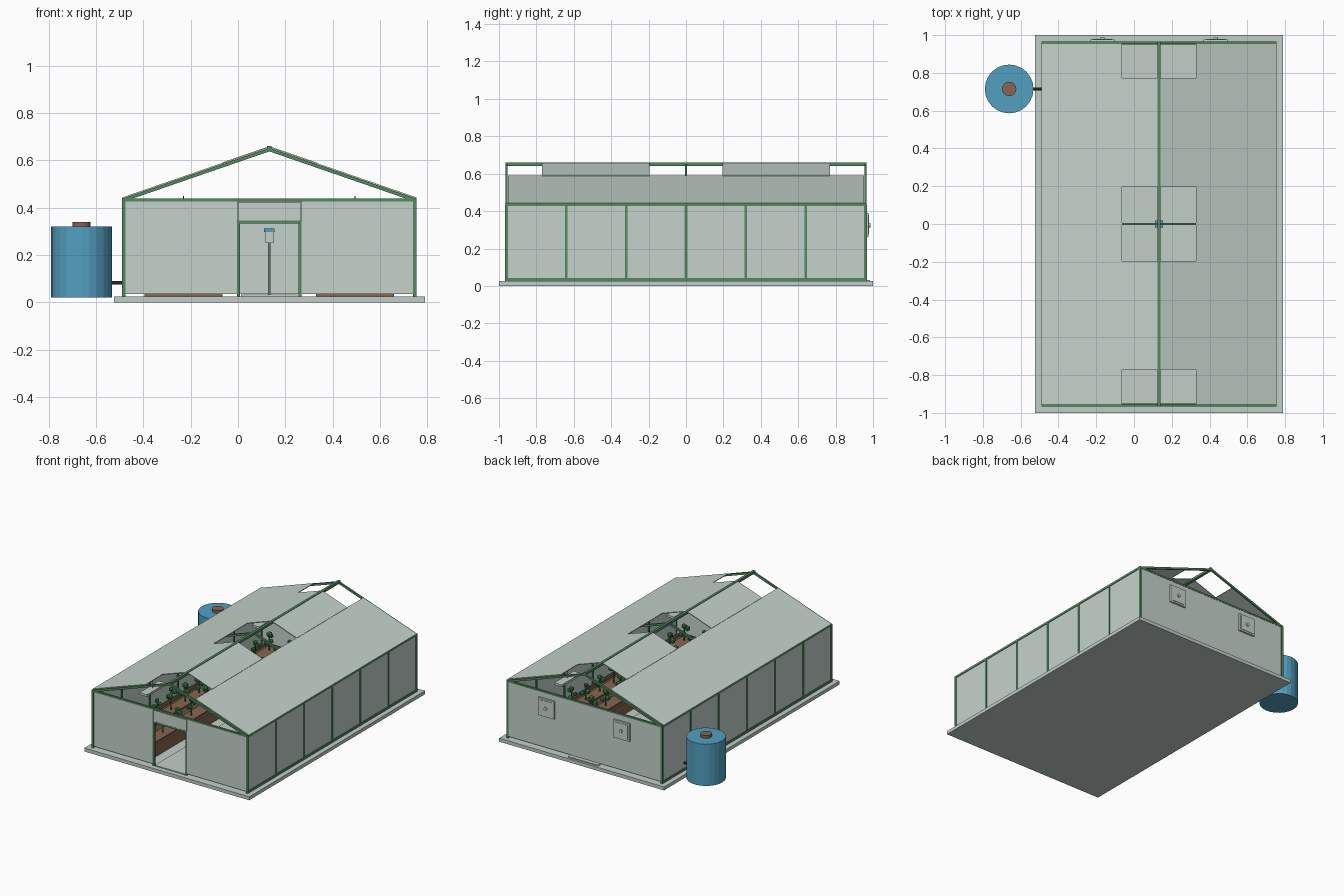
import bpy, bmesh, math, random
from mathutils import Vector

random.seed(4)
if "Cube" in bpy.data.objects:
    bpy.data.objects.remove(bpy.data.objects["Cube"])


def material(name, r, g, b):
    m = bpy.data.materials.new(name)
    m.use_nodes = True
    m.diffuse_color = (r, g, b, 1)
    m.node_tree.nodes["Principled BSDF"].inputs["Base Color"].default_value = (r, g, b, 1)
    return m


GLASS = material("pale glass", .56, .65, .60)
SLAB = material("pale concrete", .54, .62, .58)
GREEN = material("frame green", .09, .25, .12)
BLUE = material("tank blue", .085, .35, .53)
BROWN = material("wood brown", .25, .13, .08)
SOIL = material("soil brown", .13, .07, .045)
LEAF = material("leaf green", .04, .24, .07)
DARK = material("dark metal", .06, .06, .055)

CX, HALF, LEN = .1325, .6225, .965     # building centre line, half width, half length
FLOOR, EAVE, RIDGE = .025, .435, .65
SLOPE = (RIDGE - EAVE) / HALF
BAYS = [-.96 + .32 * i for i in range(7)]


def finish(name, bm, mat):
    bmesh.ops.recalc_face_normals(bm, faces=bm.faces)
    me = bpy.data.meshes.new(name)
    bm.to_mesh(me)
    bm.free()
    me.materials.append(mat)
    ob = bpy.data.objects.new(name, me)
    bpy.context.collection.objects.link(ob)
    return ob


def box(name, mat, x0, x1, y0, y1, z0, z1):
    bm = bmesh.new()
    bmesh.ops.create_cube(bm, size=1)
    for v in bm.verts:
        v.co = ((x0 + x1) / 2 + v.co.x * (x1 - x0),
                (y0 + y1) / 2 + v.co.y * (y1 - y0),
                (z0 + z1) / 2 + v.co.z * (z1 - z0))
    return finish(name, bm, mat)


def cylinder(name, mat, centre, r, depth, sides=24, axis="Z"):
    bm = bmesh.new()
    bmesh.ops.create_cone(bm, cap_ends=True, segments=sides, radius1=r, radius2=r, depth=depth)
    for v in bm.verts:
        if axis == "X":
            v.co = (v.co.z, v.co.y, -v.co.x)
        elif axis == "Y":
            v.co = (v.co.x, v.co.z, -v.co.y)
        v.co += Vector(centre)
    return finish(name, bm, mat)


def sloped(name, mat, side, d0, d1, y0, y1, low, high):
    """Strip following the roof pitch, d measured outward from the ridge."""
    bm = bmesh.new()
    ring = [bm.verts.new((CX + side * d, y0, RIDGE - SLOPE * d + t))
            for d, t in ((d0, low), (d1, low), (d1, high), (d0, high))]
    face = bm.faces.new(ring)
    out = bmesh.ops.extrude_face_region(bm, geom=[face])["geom"]
    for v in out:
        if isinstance(v, bmesh.types.BMVert):
            v.co.y = y1
    return finish(name, bm, mat)


# Foundation and centre path
box("foundation_slab", SLAB, CX - .6575, CX + .6575, -1, 1, 0, FLOOR)
box("centre_path", SLAB, CX - .12, CX + .12, -.965, .985, FLOOR, .032)

# Long side walls, posts and rails
for side, label in ((-1, "right"), (1, "left")):
    def span(a, b):
        return sorted((CX + side * a, CX + side * b))
    box(f"{label}_wall_glass", GLASS, *span(HALF - .009, HALF - .004), -.955, .955, .03, EAVE)
    box(f"{label}_bottom_rail", GREEN, *span(HALF - .013, HALF), -LEN, LEN, FLOOR, .042)
    box(f"{label}_eave_rail", GREEN, *span(HALF - .014, HALF), -LEN, LEN, EAVE - .008, EAVE + .007)
    for y in BAYS:
        box(f"{label}_post", GREEN, *span(HALF - .015, HALF), y - .007, y + .007, FLOOR, EAVE)
        sloped(f"{label}_rafter", GREEN, side, 0, HALF, y - .006, y + .006, -.012, .003)
    # Lower roof glass, and upper panes between the vent openings
    sloped(f"{label}_roof_glass", GLASS, side, .197, HALF, -.953, .953, .003, .008)
    for y0, y1 in ((-.77, -.195), (.195, .77)):
        sloped(f"{label}_upper_pane", GLASS, side, .008, .2, y0, y1, .004, .010)

box("ridge_beam", GREEN, CX - .009, CX + .009, -LEN, LEN, RIDGE - .008, RIDGE + .01)

# End walls: open gables, doorway at the front
for y, label in ((-.958, "front"), (.958, "back")):
    box(f"{label}_tie_beam", GREEN, CX - HALF, CX + HALF, y - .007, y + .007, EAVE - .008, EAVE + .004)
    for side in (-1, 1):
        x = CX + side * (HALF - .007)
        box(f"{label}_corner_post", GREEN, x - .007, x + .007, y - .007, y + .007, FLOOR, EAVE)
box("back_wall_glass", GLASS, CX - .61, CX + .61, .957, .963, .036, EAVE - .006)
for side in (-1, 1):
    x0, x1 = sorted((CX + side * .135, CX + side * .61))
    box("front_wall_glass", GLASS, x0, x1, -.963, -.957, .036, EAVE - .006)
    x = CX + side * .13
    box("door_jamb", GREEN, x - .006, x + .006, -.966, -.952, FLOOR, .345)
box("door_header", GREEN, CX - .136, CX + .136, -.966, -.952, .333, .345)
box("transom_glass", GLASS, CX - .132, CX + .132, -.965, -.959, .345, .425)

# Back exhaust fans
for side in (-1, 1):
    x = CX + side * .3
    box("fan_housing", GLASS, x - .064, x + .064, .962, .976, .262, .39)
    box("fan_plate", GLASS, x - .052, x + .052, .976, .979, .274, .378)
    cylinder("fan_hub", GLASS, (x, .982, .325), .012, .01, 12, "Y")


def plant_row(name, x):
    """A row of staked plants: thin stems with clusters of leaves."""
    stems, leaves = bmesh.new(), bmesh.new()
    for i in range(11):
        y = -.8 + .16 * i
        top = random.uniform(.2, .25)
        before = set(stems.verts)
        bmesh.ops.create_cone(stems, cap_ends=True, segments=6, radius1=.005,
                              radius2=.004, depth=top - .09)
        bmesh.ops.translate(stems, verts=[v for v in stems.verts if v not in before],
                            vec=(x, y, (top + .09) / 2))
        for k in range(4):
            a = k * 2.1 + i
            reach = .022 if k < 3 else 0
            ball = bmesh.ops.create_icosphere(leaves, subdivisions=1,
                                              radius=random.uniform(.015, .022))
            bmesh.ops.translate(leaves, verts=ball["verts"],
                                vec=(x + reach * math.cos(a), y + reach * math.sin(a),
                                     top - .06 + .02 * k))
    finish(name + "_stems", stems, LEAF)
    finish(name + "_leaves", leaves, LEAF)


# Planting beds, plants and hanging lamps
for side, label in ((-1, "right"), (1, "left")):
    x = CX + side * .3625
    box(f"{label}_bed_soil", SOIL, x - .155, x + .155, -.87, .87, FLOOR, .09)
    for edge in (-1, 1):
        e = x + edge * .159
        box(f"{label}_bed_board", BROWN, e - .006, e + .006, -.88, .88, FLOOR, .105)
        box(f"{label}_bed_end", BROWN, x - .16, x + .16, edge * .874 - .006,
            edge * .874 + .006, FLOOR, .105)
        plant_row(f"{label}_plants", x + edge * .08)
    for row in (-.08, .08):
        box(f"{label}_soil_ridge", BROWN, x + row - .045, x + row + .045, -.85, .85, .09, .1)
    for y in (-.64, 0, .64):
        box(f"{label}_lamp", SLAB, x - .03, x + .03, y - .11, y + .11, .385, .4)
        cylinder(f"{label}_lamp_cord", DARK, (x, y, .425), .002, .05, 6)

# Climate sensor on its pole
cylinder("sensor_pole", GLASS, (CX, 0, .14), .005, .22, 10)
box("sensor_box", GLASS, CX - .017, CX + .017, -.014, .014, .25, .297)
box("sensor_cap", BLUE, CX - .022, CX + .022, -.018, .018, .297, .311)

# Water tank with lid and outlet pipe
cylinder("water_tank", BLUE, (-.661, .715, .17), .129, .3, 24)
cylinder("tank_lid", BROWN, (-.661, .715, .33), .038, .02, 16)
cylinder("outlet_pipe", DARK, (-.515, .715, .082), .008, .06, 10, "X")
for name in ("water_tank", "tank_lid"):
    ob = bpy.data.objects[name]
    bpy.ops.object.select_all(action="DESELECT")
    ob.select_set(True)
    bpy.context.view_layer.objects.active = ob
    bpy.ops.object.shade_smooth_by_angle(angle=math.radians(12))
